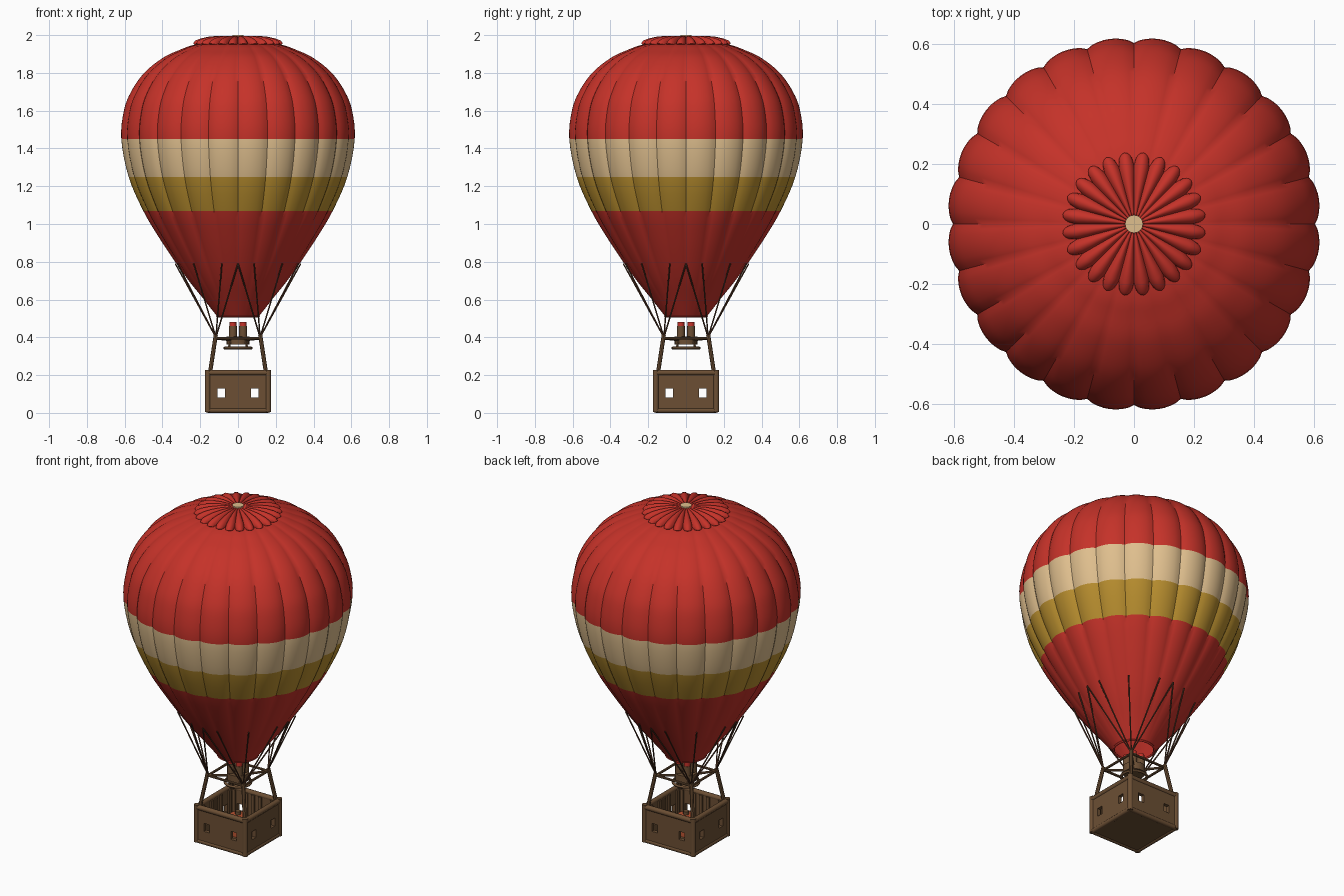
import bpy, bmesh, math
from mathutils import Vector, Matrix

if "Cube" in bpy.data.objects:
    bpy.data.objects.remove(bpy.data.objects["Cube"])


def material(name, rgb):
    m = bpy.data.materials.new(name)
    m.diffuse_color = (*rgb, 1)
    m.use_nodes = True
    m.node_tree.nodes["Principled BSDF"].inputs["Base Color"].default_value = m.diffuse_color
    return m


RED = material("red fabric", (0.56, 0.032, 0.022))
CREAM = material("cream fabric", (0.74, 0.52, 0.27))
GOLD = material("gold fabric", (0.48, 0.27, 0.028))
BROWN = material("brown wicker", (0.15, 0.078, 0.034))
ROPE = material("dark rope", (0.10, 0.042, 0.022))
ORANGE = material("orange tank", (0.50, 0.09, 0.032))


def finish(name, bm, mats, angle=40):
    bmesh.ops.recalc_face_normals(bm, faces=bm.faces)
    me = bpy.data.meshes.new(name)
    bm.to_mesh(me)
    bm.free()
    ob = bpy.data.objects.new(name, me)
    bpy.context.collection.objects.link(ob)
    for m in mats:
        me.materials.append(m)
    bpy.ops.object.select_all(action='DESELECT')
    ob.select_set(True)
    bpy.context.view_layer.objects.active = ob
    bpy.ops.object.shade_smooth_by_angle(angle=math.radians(angle))
    return ob


def add_rod(bm, a, b, r, n=8):
    a, b = Vector(a), Vector(b)
    d = b - a
    mat = Matrix.Translation((a + b) / 2) @ d.to_track_quat('Z', 'Y').to_matrix().to_4x4()
    bmesh.ops.create_cone(bm, cap_ends=True, segments=n, radius1=r, radius2=r,
                          depth=d.length, matrix=mat)


def add_box(bm, lo, hi, rot=0):
    lo, hi = Vector(lo), Vector(hi)
    mat = (Matrix.Rotation(rot, 4, 'Z') @ Matrix.Translation((lo + hi) / 2)
           @ Matrix.Diagonal((*(hi - lo), 1)))
    bmesh.ops.create_cube(bm, size=1, matrix=mat)


def rods(name, pairs, r, mat, n=8):
    bm = bmesh.new()
    for a, b in pairs:
        add_rod(bm, a, b, r, n)
    return finish(name, bm, [mat])


def lathe(name, rows, shape, n, mats, pick=lambda z: 0, close_top=False, angle=40):
    """Revolve (r, z) rows; shape(r, z, angle) returns the bent (r, z)."""
    bm = bmesh.new()
    rings = []
    for r, z in rows:
        ring = []
        for i in range(n):
            t = 2 * math.pi * i / n
            q, h = shape(r, z, t)
            ring.append(bm.verts.new((q * math.cos(t), q * math.sin(t), h)))
        rings.append(ring)
    for k in range(len(rings) - 1):
        for i in range(n):
            j = (i + 1) % n
            f = bm.faces.new((rings[k][i], rings[k][j], rings[k + 1][j], rings[k + 1][i]))
            f.material_index = pick((rows[k][1] + rows[k + 1][1]) / 2)
    if close_top:
        bm.faces.new(rings[-1])
    return finish(name, bm, mats, angle)


def smooth_profile(pts, steps):
    out = []
    P = [Vector(p) for p in pts]
    for i in range(len(P) - 1):
        p0, p1, p2, p3 = P[max(i - 1, 0)], P[i], P[i + 1], P[min(i + 2, len(P) - 1)]
        for s in range(steps):
            t = s / steps
            out.append(0.5 * (2 * p1 + (p2 - p0) * t + (2 * p0 - 5 * p1 + 4 * p2 - p3) * t * t
                              + (3 * p1 - p0 - 3 * p2 + p3) * t ** 3))
    return [tuple(p) for p in out] + [tuple(pts[-1])]


# Envelope: 24 puffed gores with seams every 15 degrees, coloured by height
GORES = 24
profile = [(0.11, 0.51), (0.185, 0.605), (0.262, 0.70), (0.335, 0.80), (0.425, 0.935),
           (0.505, 1.07), (0.583, 1.25), (0.622, 1.45), (0.608, 1.60), (0.57, 1.70),
           (0.50, 1.80), (0.40, 1.88), (0.31, 1.922), (0.24, 1.947), (0.12, 1.968), (0.02, 1.972)]


def gore(r, z, t):
    puff = abs(math.sin(t * GORES / 2)) ** 0.7
    depth = 0.03 * min(1, max(0, (z - 0.5) / 0.6))
    return r * (1 - depth * (1 - puff)), z


def band(z):
    return 1 if 1.25 < z < 1.45 else 2 if 1.07 < z < 1.25 else 0


lathe("envelope", smooth_profile(profile, 4), gore, GORES * 8, [RED, CREAM, GOLD], band)


# Crown: gathered petals around the top vent
def petals(r, z, t):
    w = abs(math.sin(t * GORES / 2)) ** 0.7
    k = min(1, r / 0.23)
    return r * (1 - 0.16 * k * (1 - w)), z - 0.014 * (1 - w) * math.sin(math.pi * min(1, k * 0.8))


crown = [(0.225, 1.945), (0.24, 1.955), (0.23, 1.970), (0.20, 1.982), (0.16, 1.991),
         (0.11, 1.996), (0.06, 1.996), (0.025, 1.994)]
lathe("crown_petals", crown, petals, GORES * 8, [RED], close_top=True)
rods("crown_cap", [((0, 0, 1.985), (0, 0, 2.0))], 0.03, CREAM, 16)


# Rings built as small lathes
def ring(name, R, z, r, mat, n=32):
    rows = [(R + r * math.cos(a * math.pi / 4), z + r * math.sin(a * math.pi / 4)) for a in range(9)]
    return lathe(name, rows, lambda q, h, t: (q, h), n, [mat], angle=60)


ring("mouth_hem", 0.11, 0.512, 0.006, RED, 48)

# Basket walls: panels around two small windows per side, with inner ribs
OUT, INN = 0.168, 0.146
bm = bmesh.new()
add_box(bm, (-OUT, -OUT, 0.006), (OUT, OUT, 0.03))
for k in range(4):
    rot = k * math.pi / 2
    add_box(bm, (-OUT, -OUT, 0.02), (OUT, -INN, 0.082), rot)
    add_box(bm, (-OUT, -OUT, 0.13), (OUT, -INN, 0.215), rot)
    for x0, x1 in ((-OUT, -0.108), (-0.07, 0.07), (0.07 + 0.038, OUT)):
        add_box(bm, (x0, -OUT, 0.082), (x1, -INN, 0.13), rot)
    for x in (-0.125, -0.045, 0, 0.045, 0.125):
        add_box(bm, (x - 0.01, -INN, 0.03), (x + 0.01, -INN + 0.008, 0.21), rot)
finish("basket_walls", bm, [BROWN], 30)

# Basket rims and corner posts
corners = [(1, 1), (-1, 1), (-1, -1), (1, -1)]
sides = list(zip(corners, corners[1:] + corners[:1]))


def square(h, z):
    return [((a[0] * h, a[1] * h, z), (b[0] * h, b[1] * h, z)) for a, b in sides]


rods("basket_top_rim", square(0.16, 0.213), 0.015, BROWN, 10)
rods("basket_base_rim", square(0.16, 0.013), 0.013, BROWN, 10)
rods("basket_corners", [((x * 0.16, y * 0.16, 0.005), (x * 0.16, y * 0.16, 0.228))
                        for x, y in corners], 0.016, BROWN, 10)

# Uprights leaning inward to the load frame
rods("uprights", [((x * 0.15, y * 0.15, 0.2), (x * 0.118, y * 0.118, 0.41))
                  for x, y in corners], 0.011, BROWN)
rods("load_frame", square(0.117, 0.395), 0.007, BROWN)
rods("burner_arms", [((x * 0.117, y * 0.117, 0.395), (x * 0.03, y * 0.03, 0.385))
                     for x, y in corners], 0.007, BROWN)

# Burner: body, guard ring and four nozzles
rods("burner_body", [((0, 0, 0.362), (0, 0, 0.405))], 0.06, BROWN, 24)
ring("burner_guard_ring", 0.07, 0.343, 0.008, BROWN)
rods("guard_struts", [((x * 0.049, y * 0.049, 0.343), (x * 0.04, y * 0.04, 0.38))
                      for x, y in corners], 0.006, BROWN)
rods("burner_nozzles", [((x * 0.027, y * 0.027, 0.40), (x * 0.027, y * 0.027, 0.46))
                        for x, y in corners], 0.021, BROWN, 12)
rods("burner_tips", [((x * 0.027, y * 0.027, 0.458), (x * 0.027, y * 0.027, 0.48))
                     for x, y in corners], 0.018, RED, 12)

# Fuel tank standing in the basket
rods("fuel_tank", [((0, 0, 0.03), (0, 0, 0.15))], 0.042, ORANGE, 20)
rods("tank_valve", [((0, 0, 0.15), (0, 0, 0.17))], 0.015, BROWN, 12)

# Suspension ropes: five fanning out from each frame corner
ropes = []
for x, y in corners:
    mid = math.atan2(y, x)
    for off in (-45, -30, 0, 30, 45):
        t = mid + math.radians(off)
        ropes.append(((x * 0.117, y * 0.117, 0.40),
                      (0.332 * math.cos(t), 0.332 * math.sin(t), 0.79)))
rods("ropes", ropes, 0.004, ROPE, 6)
